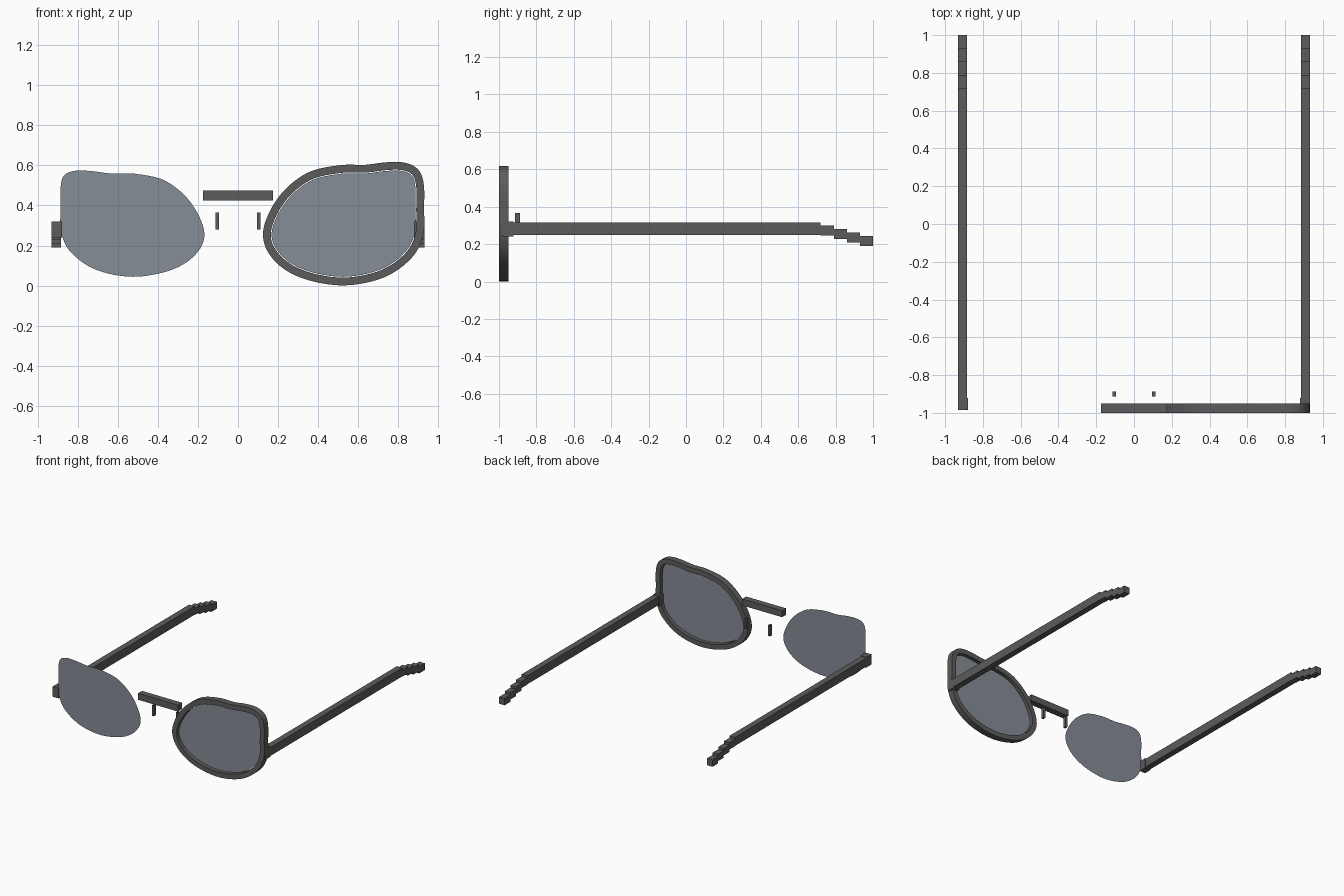
import bpy
import bmesh
import math
from mathutils import Vector

cube = bpy.data.objects.get("Cube")
if cube:
    bpy.data.objects.remove(cube, do_unlink=True)


def make_material(name, color):
    mat = bpy.data.materials.new(name)
    mat.use_nodes = True
    mat.diffuse_color = color
    mat.node_tree.nodes["Principled BSDF"].inputs["Base Color"].default_value = color
    return mat


FRAME = make_material("frame charcoal", (0.107, 0.107, 0.107, 1))
LENS = make_material("lens grey blue", (0.235, 0.266, 0.305, 1))


def add_object(name, bm, mat):
    mesh = bpy.data.meshes.new(name)
    bm.to_mesh(mesh)
    bm.free()
    mesh.materials.append(mat)
    obj = bpy.data.objects.new(name, mesh)
    bpy.context.collection.objects.link(obj)
    return obj


def add_boxes(name, boxes):
    """One object from boxes given as (x range, y range, z range)."""
    bm = bmesh.new()
    for ranges in boxes:
        verts = bmesh.ops.create_cube(bm, size=1)["verts"]
        for v in verts:
            v.co = [(lo + hi) / 2 + c * (hi - lo) for (lo, hi), c in zip(ranges, v.co)]
    return add_object(name, bm, FRAME)


def smooth_loop(points, steps=8):
    """Closed smooth curve through the points."""
    pts = [Vector(p) for p in points]
    out = []
    for i in range(len(pts)):
        a, b, c, d = (pts[(i + k) % len(pts)] for k in (-1, 0, 1, 2))
        for s in range(steps):
            t = s / steps
            out.append(0.5 * (2 * b + (c - a) * t + (2 * a - 5 * b + 4 * c - d) * t ** 2
                              + (3 * b - a - 3 * c + d) * t ** 3))
    return out


def offset(loop, dist):
    """Move a clockwise outline outwards."""
    out = []
    for i, p in enumerate(loop):
        t = (loop[(i + 1) % len(loop)] - loop[i - 1]).normalized()
        out.append(p + Vector((-t.y, t.x)) * dist)
    return out


# Lens outline (x, z), clockwise from the nose side
outline = smooth_loop([
    (0.168, 0.265), (0.236, 0.415), (0.361, 0.522), (0.511, 0.558), (0.636, 0.56),
    (0.735, 0.572), (0.815, 0.573), (0.868, 0.55), (0.886, 0.49), (0.886, 0.38),
    (0.884, 0.27), (0.836, 0.168), (0.711, 0.08), (0.526, 0.044), (0.336, 0.077),
    (0.212, 0.155)])

# Flat lenses
for side, label in ((1, "left"), (-1, "right")):
    bm = bmesh.new()
    face = bm.faces.new([bm.verts.new((side * p.x, -0.975, p.y)) for p in outline])
    face.normal_update()
    if face.normal.y > 0:
        face.normal_flip()
    add_object(label + "_lens", bm, LENS)

# Rim around the left lens
bm = bmesh.new()
rings = []
for dist, y in ((0.004, -1), (0.043, -1), (0.043, -0.95), (0.004, -0.95)):
    rings.append([bm.verts.new((p.x, y, p.y)) for p in offset(outline, dist)])
count = len(outline)
for k in range(4):
    r, q = rings[k], rings[(k + 1) % 4]
    for i in range(count):
        j = (i + 1) % count
        bm.faces.new((r[i], r[j], q[j], q[i]))
bmesh.ops.recalc_face_normals(bm, faces=bm.faces)
rim = add_object("left_rim", bm, FRAME)
bpy.ops.object.select_all(action="DESELECT")
rim.select_set(True)
bpy.context.view_layer.objects.active = rim
bpy.ops.object.shade_smooth_by_angle(angle=math.radians(30))

# Bridge
add_boxes("bridge", [((-0.174, 0.174), (-1, -0.95), (0.424, 0.475))])

# Nose pads, hinges and temples on both sides
for side, label in ((1, "left"), (-1, "right")):
    def span(lo, hi):
        return tuple(sorted((side * lo, side * hi)))

    add_boxes(label + "_nose_pad", [(span(0.096, 0.113), (-0.913, -0.888), (0.28, 0.365))])
    add_boxes(label + "_hinge", [(span(0.88, 0.931), (-0.985, -0.922), (0.24, 0.32))])
    add_boxes(label + "_temple", [(span(0.884, 0.932), (-0.96, 0.72), (0.248, 0.315))])
    # Stepped ear tip dropping towards the back
    tips = []
    for i in range(4):
        y, z = 0.72 + 0.07 * i, 0.245 - 0.0183 * i
        tips.append((span(0.884, 0.932), (y, y + 0.07), (z, z + 0.054)))
    add_boxes(label + "_ear_tip", tips)
